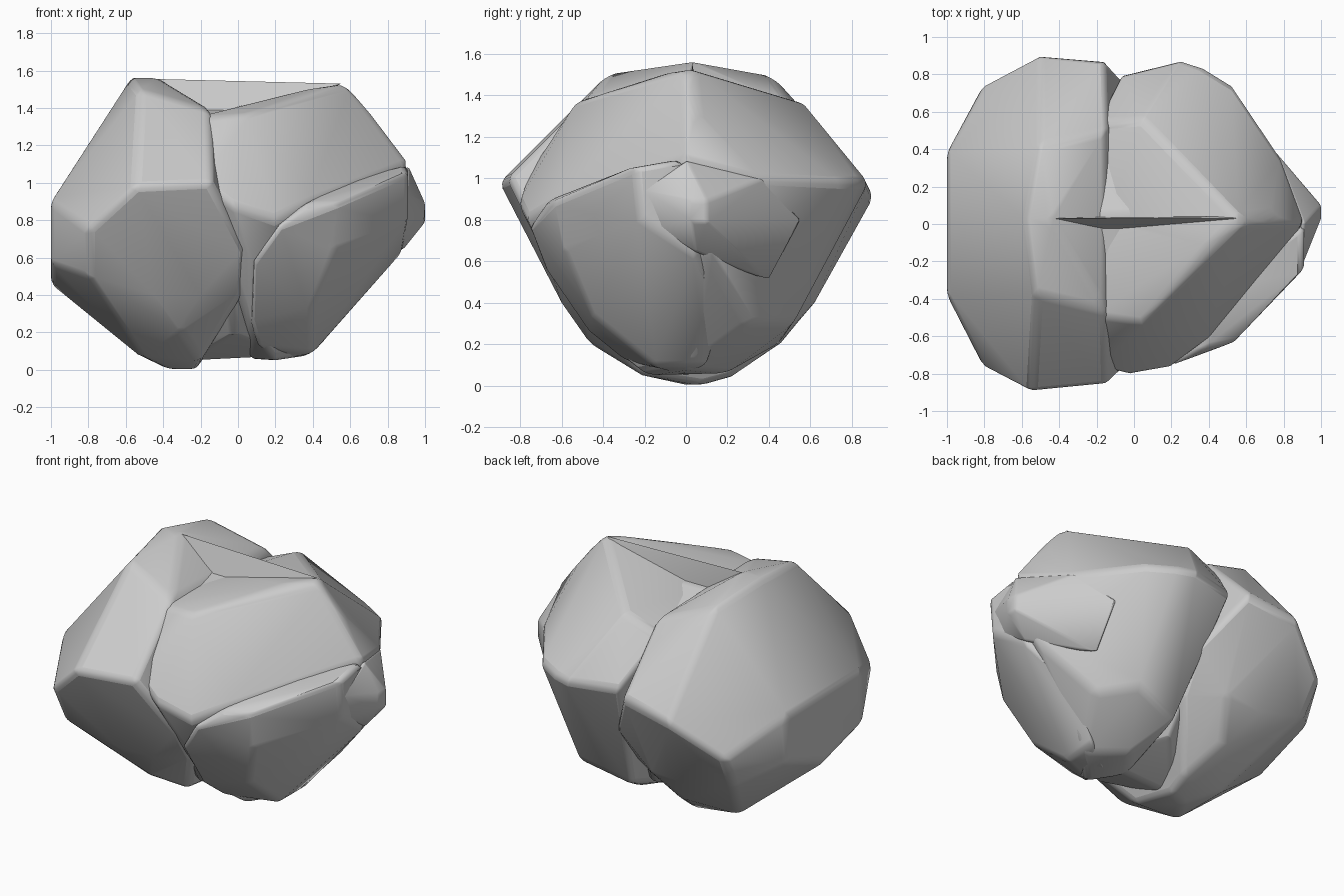
import bpy, bmesh, math


def boulder(name, pts, width=0.035):
    """Convex chunk of rock with softened edges."""
    bm = bmesh.new()
    for p in pts:
        bm.verts.new(p)
    res = bmesh.ops.convex_hull(bm, input=bm.verts[:])
    junk = {g for g in res["geom_interior"] + res["geom_unused"]
            if isinstance(g, bmesh.types.BMVert) and g.is_valid}
    bmesh.ops.delete(bm, geom=list(junk), context='VERTS')
    bmesh.ops.dissolve_limit(bm, angle_limit=math.radians(5),
                             verts=bm.verts[:], edges=bm.edges[:])
    bmesh.ops.recalc_face_normals(bm, faces=bm.faces[:])
    me = bpy.data.meshes.new(name)
    bm.to_mesh(me)
    bm.free()
    ob = bpy.data.objects.new(name, me)
    bpy.context.collection.objects.link(ob)
    if width:
        bev = ob.modifiers.new("soft_edges", 'BEVEL')
        bev.width = width
        bev.segments = 3
        bev.limit_method = 'ANGLE'
        bev.angle_limit = math.radians(22)
    bpy.ops.object.select_all(action='DESELECT')
    bpy.context.view_layer.objects.active = ob
    ob.select_set(True)
    bpy.ops.object.shade_smooth_by_angle(angle=math.radians(40))
    return ob


# Left lobe: crown ridge, wide waist, rounded underside
boulder("left_rock", [
    (-.57, .03, 1.56), (-.43, .03, 1.56), (-.52, -.38, 1.5), (-.5, .42, 1.49),
    (-.15, -.47, 1.39), (-.15, .5, 1.36), (-.13, 0, 1.37),
    (-1, -.38, .9), (-1, .38, .9), (-1, -.38, .57), (-1, .38, .6),
    (-1.0, 0, .46), (-.8, -.77, .75), (-.8, .75, .7),
    (-.8, -.64, .5), (-.78, .63, .48),
    (-.55, -.9, .98), (-.14, -.86, 1.0), (-.5, .91, .92), (-.16, .88, .98),
    (.04, -.69, .66), (.04, .66, .66), (.02, -.5, .4), (.02, .48, .4),
    (-.45, -.6, .4), (-.2, -.6, .4), (-.45, .62, .4), (-.2, .62, .4),
    (-.3, -.46, .2), (-.3, .46, .2), (-.52, -.22, .07), (-.52, .2, .07),
    (-.2, -.22, .05), (-.2, .22, .04), (-.36, .02, 0), (-.22, .08, 0)])

# Right lobe: sloped crown, diagonal front-right face
boulder("right_rock", [
    (.56, .03, 1.53), (.6, 0, 1.51), (.42, -.1, 1.51), (.05, -.53, 1.37),
    (-.22, -.49, 1.35), (-.15, 0, 1.37), (-.2, .54, 1.27), (.05, .56, 1.37),
    (.35, .31, 1.43), (.73, .05, 1.33),
    (-.2, -.77, 1.0), (-.03, -.81, .88), (.2, -.77, .8), (.4, -.62, .9),
    (.91, 0, 1.1), (.78, .36, 1.0), (.52, .75, .98), (.37, .84, .98),
    (.25, .88, .98), (-.07, .8, .98),
    (.07, -.66, .58), (.05, .64, .6), (.88, .1, .65),
    (.07, -.42, .22), (.08, .45, .2), (.4, .52, .3), (.55, .3, .3),
    (.2, -.2, .05), (.2, .2, .06), (.4, 0, .08), (.05, 0, .06)])

# Lower chunk forming the ledge on the right flank
boulder("ledge_rock", [
    (.07, -.69, .58), (.2, -.76, .76), (.36, -.67, .89), (.53, -.64, .89),
    (.91, -.24, 1.06), (.91, 0, 1.1), (.5, -.3, 1.0), (.91, -.22, .8),
    (.88, .05, .63), (.52, -.58, .64), (.06, -.47, .26), (.4, -.45, .33),
    (.62, -.2, .4), (.1, -.3, .12), (.4, -.15, .09), (.4, .1, .09),
    (.6, .2, .38), (.2, 0, .05)])

# Broad wedge at the far right
boulder("side_wedge", [
    (1, .1, .89), (1, .03, .89), (1, .03, .79), (1, .1, .79),
    (.91, 0, 1.09), (.77, .37, 1.0), (.9, -.22, .95), (.87, -.16, .76),
    (.88, .05, .64), (.6, .56, .8), (.62, .4, .5), (.6, .1, .8)], 0.015)

# Crest fragment bridging the cleft between the lobes
boulder("crest_fragment", [
    (-.45, .03, 1.555), (.55, .03, 1.53), (.5, .04, 1.5), (-.13, -.03, 1.37),
    (.04, -.03, 1.37), (-.1, .04, 1.3), (.1, .04, 1.3)], 0)
# Core behind the cleft
boulder("cleft_fill", [
    (-.4, .04, 1.4), (.4, .06, 1.4), (-.1, .5, 1.28), (-.1, -.4, 1.33),
    (-.09, .72, .97), (-.1, -.72, .98), (-.4, 0, .1), (.4, 0, .15),
    (0, .34, .2), (-.02, -.36, .2), (.3, 0, .07), (-.3, 0, .04)])
